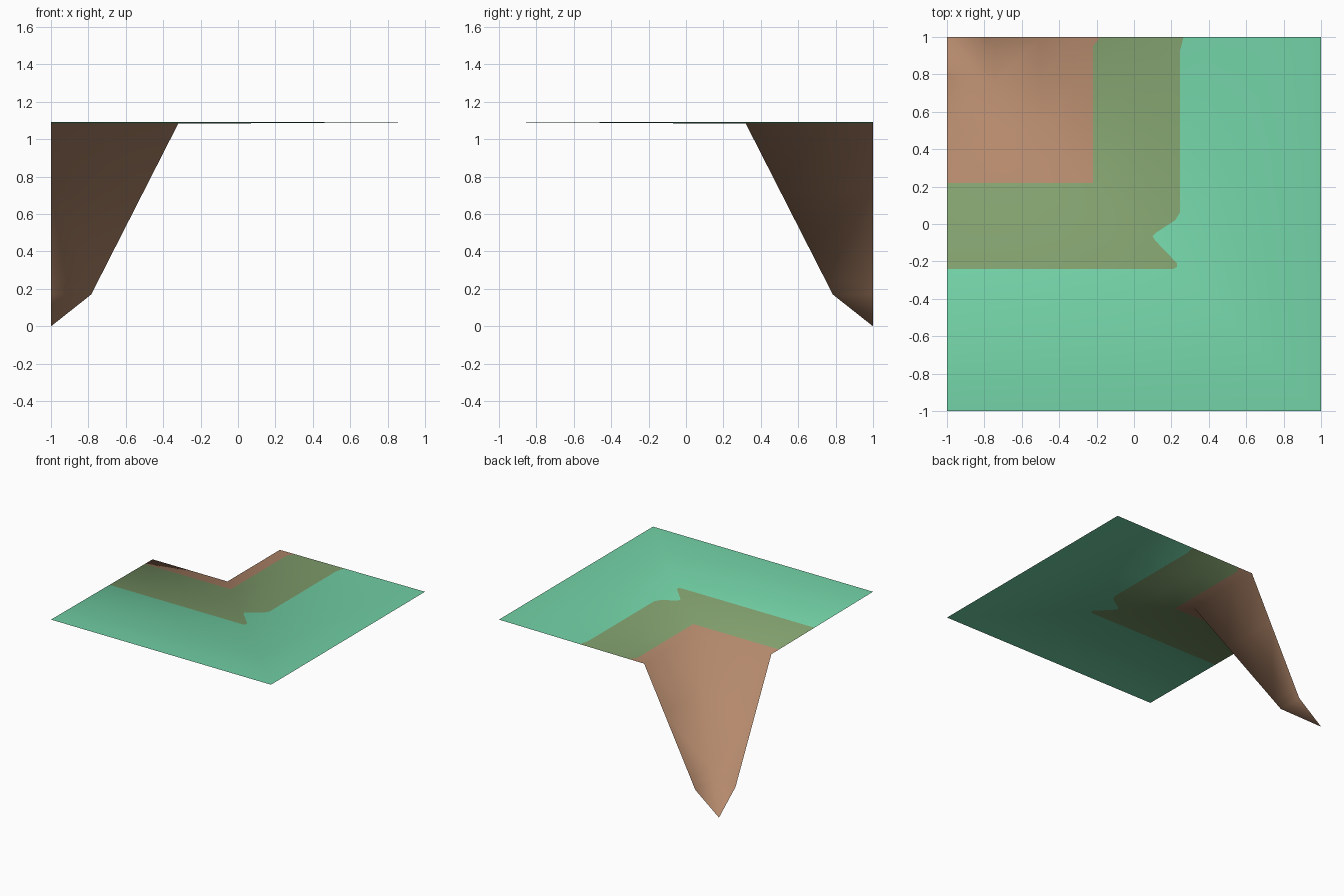
import bpy
import bmesh
from mathutils import Vector

cube = bpy.data.objects.get("Cube")
if cube:
    bpy.data.objects.remove(cube)

# Cross-section of the ground: distance from the low corner -> height
PROFILE = [(-1, 0), (-0.785, 0.17), (-0.32, 1.083), (1, 1.092)]
slopes = [Vector((a[1] - b[1], b[0] - a[0])).normalized() for a, b in zip(PROFILE, PROFILE[1:])]
tilts = [(a + b).normalized() for a, b in zip([slopes[0]] + slopes, slopes + [slopes[-1]])]


def sample(d):
    """Height and blended slope normal at distance d."""
    for i in range(len(slopes)):
        (d0, z0), (d1, z1) = PROFILE[i], PROFILE[i + 1]
        if d <= d1 or i == len(slopes) - 1:
            t = (d - d0) / (d1 - d0)
            return z0 + t * (z1 - z0), tilts[i].lerp(tilts[i + 1], t)


def soft_normal(co):
    d = max(co.x, -co.y)
    tilt = sample(d)[1]
    u = min(1, abs(co.x + co.y) / max(1 + d, 0.001))
    near, far = 0.5 + 0.5 * u, 0.5 - 0.5 * u
    if co.x < -co.y:
        near, far = far, near
    return Vector((tilt.x * near, -tilt.x * far, tilt.y)).normalized()


def material(name, colour):
    m = bpy.data.materials.new(name)
    m.use_nodes = True
    m.diffuse_color = (*colour, 1)
    bsdf = m.node_tree.nodes["Principled BSDF"]
    bsdf.inputs["Base Color"].default_value = (*colour, 1)
    bsdf.inputs["Roughness"].default_value = 0.9
    return m


def row(d):
    return [(d, -d), (d, 1)]


# Rows across one arm of the corner, from the diagonal to the tile edge
corner = (0.23, -0.23)
cliff_rows = [[(-1, 1)], row(-0.785), row(-0.32)]
notched_edge = [corner, (0.23, -0.21), (0.11, -0.085), (0.10, -0.065), (0.12, -0.045),
                (0.22, 0.02), (0.245, 0.06), (0.245, 0.92), (0.265, 1)]
back_arm = cliff_rows + [[(-0.22, 0.22), (-0.22, 0.95), (-0.18, 1)], notched_edge, row(1)]
side_arm = cliff_rows + [row(-0.22), [corner, (0.24, -0.21), (0.24, 1)], row(1)]
BAND_MATERIALS = [0, 0, 0, 1, 2]

# Lay the coloured bands out flat
bm = bmesh.new()
for rows, mirrored in ((back_arm, False), (side_arm, True)):
    for inner, outer, mat in zip(rows, rows[1:], BAND_MATERIALS):
        outline = outer + inner[::-1]
        if mirrored:
            outline = [(-y, -x) for x, y in outline]
        face = bm.faces.new([bm.verts.new((x, y, 0)) for x, y in outline])
        face.material_index = mat
        face.smooth = True
bmesh.ops.remove_doubles(bm, verts=bm.verts[:], dist=0.0005)

# Add even cuts so the soft shading blends smoothly
for axis in ((1, 0, 0), (0, 1, 0)):
    for k in range(-3, 4):
        bmesh.ops.bisect_plane(bm, geom=bm.verts[:] + bm.edges[:] + bm.faces[:], dist=0.0005,
                               plane_co=Vector(axis) * k / 4, plane_no=axis)
bmesh.ops.triangulate(bm, faces=bm.faces[:], ngon_method='EAR_CLIP')

# Raise the flat layout to the profile and face it upward
for v in bm.verts:
    v.co.z = sample(max(v.co.x, -v.co.y))[0]
bm.normal_update()
bmesh.ops.reverse_faces(bm, faces=[f for f in bm.faces if f.normal.z < 0])

mesh = bpy.data.meshes.new("cliff_corner_ground")
bm.to_mesh(mesh)
bm.free()
for name, colour in (("earth_brown", (0.456, 0.250, 0.150)),
                     ("olive_verge", (0.223, 0.352, 0.156)),
                     ("grass_green", (0.168, 0.638, 0.381))):
    mesh.materials.append(material(name, colour))
mesh.normals_split_custom_set_from_vertices([soft_normal(v.co) for v in mesh.vertices])
ground = bpy.data.objects.new("cliff_corner_ground", mesh)
bpy.context.collection.objects.link(ground)
